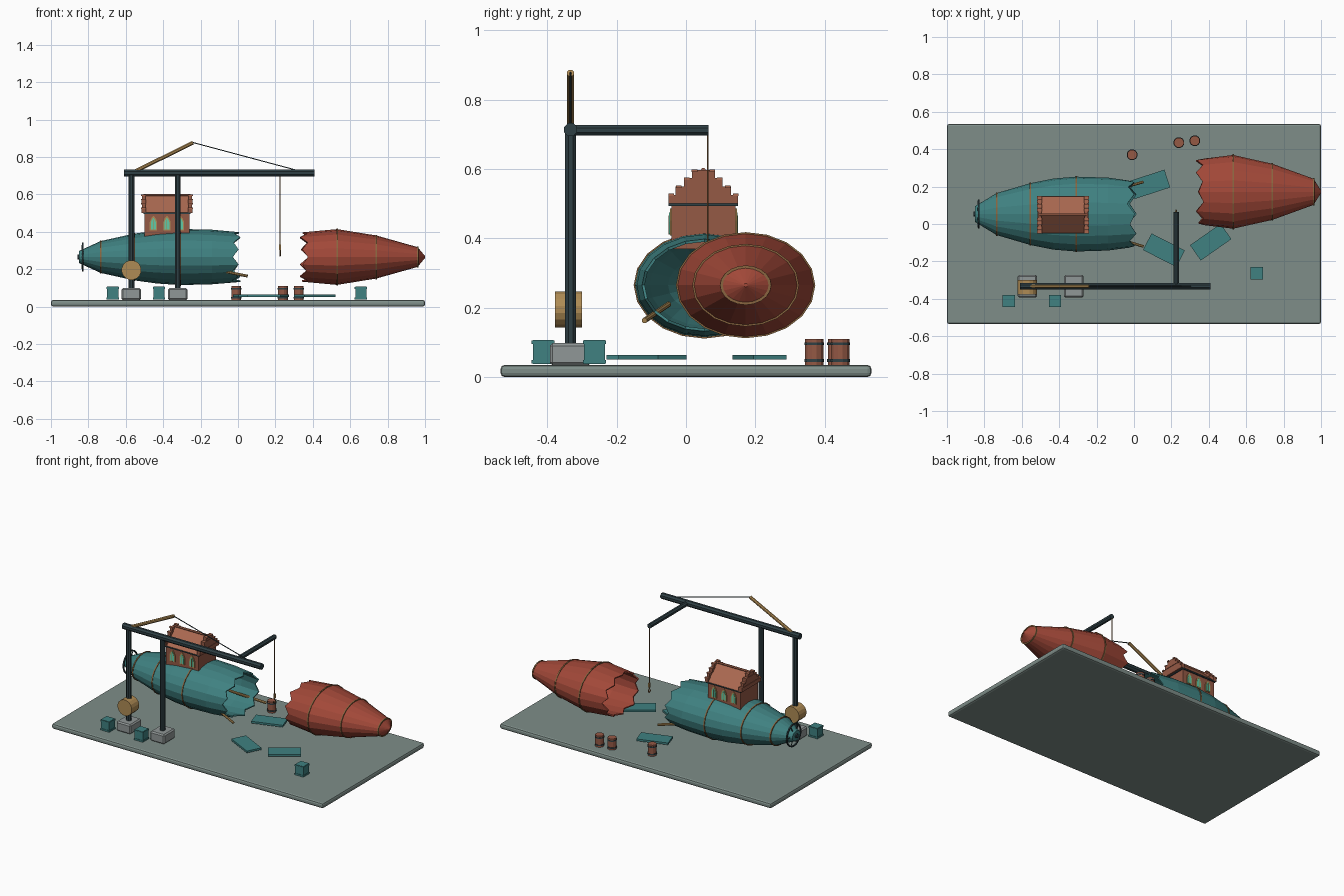
import bpy, bmesh, math, random
from mathutils import Vector, Matrix

if "Cube" in bpy.data.objects:
    bpy.data.objects.remove(bpy.data.objects["Cube"])

random.seed(4)

def mat(name, *c):
    m = bpy.data.materials.new(name)
    m.diffuse_color = (*c, 1)
    m.use_nodes = True
    m.node_tree.nodes["Principled BSDF"].inputs["Base Color"].default_value = m.diffuse_color
    return m

TEAL = mat("teal", .05, .22, .22)
RED = mat("red", .36, .065, .04)
BRICK = mat("brick", .30, .10, .06)
ROOF = mat("roof", .40, .14, .08)
DARK = mat("dark_iron", .028, .05, .058)
TAN = mat("tan", .43, .26, .09)
BRASS = mat("brass", .25, .13, .05)
SLATE = mat("slate", .21, .27, .25)
STONE = mat("stone", .28, .31, .31)
GLASS = mat("glass", .12, .60, .38)

def finish(name, bm, m, bevel=0, segs=1):
    bmesh.ops.recalc_face_normals(bm, faces=bm.faces)
    me = bpy.data.meshes.new(name)
    bm.to_mesh(me)
    bm.free()
    me.materials.append(m)
    ob = bpy.data.objects.new(name, me)
    bpy.context.collection.objects.link(ob)
    if bevel:
        b = ob.modifiers.new("bevel", 'BEVEL')
        b.width, b.segments = bevel, segs
    return ob

def box(name, c, s, m, rot=0, bevel=0, segs=1):
    bm = bmesh.new()
    M = Matrix.Translation(c) @ Matrix.Rotation(math.radians(rot), 4, 'Z') @ Matrix.Diagonal((*s, 1))
    bmesh.ops.create_cube(bm, size=1, matrix=M)
    return finish(name, bm, m, bevel, segs)

def rod(name, a, b, r, m, sides=8):
    a, b = Vector(a), Vector(b)
    d = b - a
    M = Matrix.Translation((a + b) / 2) @ d.to_track_quat('Z', 'Y').to_matrix().to_4x4() \
        @ Matrix.Rotation(math.pi / sides, 4, 'Z')
    bm = bmesh.new()
    bmesh.ops.create_cone(bm, cap_ends=True, segments=sides, radius1=r, radius2=r, depth=d.length, matrix=M)
    return finish(name, bm, m)

def prism(name, pts, depth, place, m):
    """Extrude a 2D outline; place maps (u, v, depth) to a 3D point."""
    bm = bmesh.new()
    f = bm.faces.new([bm.verts.new(place(u, v, depth[0])) for u, v in pts])
    ext = bmesh.ops.extrude_face_region(bm, geom=[f])
    off = Vector(place(0, 0, depth[1])) - Vector(place(0, 0, depth[0]))
    bmesh.ops.translate(bm, vec=off, verts=[v for v in ext['geom'] if isinstance(v, bmesh.types.BMVert)])
    return finish(name, bm, m)

def ellipse(x, cy, cz, ry, rz, n, jag=None):
    return [(x + (jag[i] if jag else 0), cy + ry * math.cos(i * math.tau / n), cz + rz * math.sin(i * math.tau / n))
            for i in range(n)]

SIDES = 20

def hull(name, stations, cy, cz, m, direction):
    """Elliptical hull; first station closed nose, last station torn open."""
    bm = bmesh.new()
    rings = []
    for k, (x, ry, rz) in enumerate(stations):
        jag = None
        if k == len(stations) - 1:
            jag = [direction * ((.02 if i % 2 else -.015) + random.uniform(-.012, .006)) for i in range(SIDES)]
        rings.append([bm.verts.new(p) for p in ellipse(x, cy, cz, ry, rz, SIDES, jag)])
    bm.faces.new(rings[0])
    for a, b in zip(rings, rings[1:]):
        for i in range(SIDES):
            j = (i + 1) % SIDES
            bm.faces.new((a[i], a[j], b[j], b[i]))
    ob = finish(name, bm, m)
    s = ob.modifiers.new("shell", 'SOLIDIFY')
    s.thickness, s.offset = .008, -1
    return ob

def hoop(name, x, cy, cz, ry, rz, r, m, n=SIDES):
    """Thin square-section band around an ellipse."""
    bm = bmesh.new()
    loops = [[bm.verts.new(p) for p in ellipse(x + dx, cy, cz, ry + dr, rz + dr, n)]
             for dx, dr in ((-r, -r), (r, -r), (r, r), (-r, r))]
    for k in range(4):
        a, b = loops[k], loops[(k + 1) % 4]
        for i in range(n):
            j = (i + 1) % n
            bm.faces.new((a[i], a[j], b[j], b[i]))
    return finish(name, bm, m)

# ground slab
box("ground_slab", (0, 0, .0175), (2, 1.07, .035), SLATE, bevel=.012, segs=2)

# two halves of the broken hull with their bands
CY, CZ = .053, .265
hull("rear_hull", [(-.85, .042, .032), (-.735, .112, .085), (-.555, .165, .125), (-.43, .19, .142),
                   (-.31, .2, .15), (-.14, .195, .146), (-.01, .18, .133)], CY, CZ, TEAL, 1)
for x, ry, rz in ((-.735, .112, .085), (-.555, .165, .125), (-.31, .2, .15)):
    hoop("rear_hull_band", x, CY, CZ, ry, rz, .004, BRASS)
RY, RZ = .172, .265
hull("front_hull", [(1, .006, .005), (.96, .07, .053), (.74, .15, .115), (.53, .197, .149), (.355, .178, .132)],
     RY, RZ, RED, -1)
for x, ry, rz in ((.96, .07, .053), (.74, .15, .115), (.53, .197, .149)):
    hoop("front_hull_band", x, RY, RZ, ry, rz, .004, BRASS)

# propeller guard at the tail
hoop("tail_ring", -.83, CY, CZ, .073, .073, .004, DARK)
for i in range(3):
    t = i * math.pi / 3
    d = Vector((0, math.cos(t), math.sin(t))) * .073
    c = Vector((-.835, CY, CZ))
    rod("tail_spoke", c - d, c + d, .003, DARK, 6)
rod("tail_hub", (-.858, CY, CZ), (-.82, CY, CZ), .014, DARK)

# snapped struts sticking out of the tear
rod("left_strut", (-.18, -.05, .21), (.05, -.12, .163), .008, TAN)
rod("right_strut", (-.18, .16, .21), (.05, .225, .163), .008, TAN)

# cabin with stepped gables
CX, KY = -.38, .05
box("cabin_walls", (CX, KY, .435), (.24, .185, .13), BRICK)
box("cabin_cornice", (CX, KY, .498), (.252, .2, .008), DARK)
prism("cabin_roof", [(-.1, .5), (.1, .5), (0, .595)], (CX - .125, CX + .125),
      lambda u, v, d: (d, KY + u, v), ROOF)
for side in (-1, 1):
    for i, w in enumerate((.2, .16, .112, .066)):
        box("gable_step", (CX + side * .124, KY, .513 + i * .024), (.024 - .006 * (i % 2), w, .025), BRICK)
    for i in range(4):
        for e in (-1, 1):
            box("gable_coping", (CX + side * .126, KY + e * (.093 - i * .0225), .526 + i * .023),
                (.026, .016, .007), ROOF)
rod("roof_ridge", (CX - .125, KY, .597), (CX + .125, KY, .597), .007, ROOF, 6)

# pointed windows on both long walls
def arch(w, h):
    return [(-w, 0), (w, 0), (w, .55 * h), (.6 * w, .82 * h), (0, h), (-.6 * w, .82 * h), (-w, .55 * h)]

for side in (-1, 1):
    wall = KY + side * .0925
    for dx in (-.072, 0, .072):
        for nm, w, h, z, t, m in (("window_frame", .02, .078, .408, .004, TAN),
                                  ("window_glass", .014, .062, .413, .006, GLASS)):
            prism(nm, arch(w, h), (wall - side * .002, wall + side * t),
                  lambda u, v, d: (CX + dx + u, d, z + v), m)
        box("window_bar", (CX + dx, wall + side * .006, .438), (.003, .004, .055), TAN)

# crane frame
YC = -.333
for x in (-.57, -.322):
    box("crane_footing", (x, YC, .066), (.105, .12, .064), STONE, bevel=.008)
    rod("crane_post", (x, YC, .09), (x, YC, .712), .017, DARK)
rod("crane_beam", (-.61, YC, .714), (.41, YC, .714), .02, DARK)
rod("crane_arm", (.225, YC, .712), (.225, .065, .712), .016, DARK)
rod("crane_boom", (-.56, YC, .718), (-.24, YC, .877), .011, TAN)
rod("stay_cable", (-.24, YC, .877), (.31, YC, .73), .003, DARK, 6)
rod("winch_drum", (-.57, -.378, .195), (-.57, -.3, .195), .053, TAN, 16)
rod("hoist_rope", (.225, .063, .7), (.225, .063, .31), .003, BRASS, 6)

# hook
box("hook_block", (.225, .063, .318), (.01, .012, .03), TAN)
cu = bpy.data.curves.new("lifting_hook", 'CURVE')
cu.dimensions = '3D'
cu.bevel_depth, cu.bevel_resolution = .004, 1
sp = cu.splines.new('POLY')
pts = [(0, .305), (0, .295), (.01, .288), (.012, .278), (.003, .272), (-.008, .276), (-.011, .285)]
sp.points.add(len(pts) - 1)
for p, (y, z) in zip(sp.points, pts):
    p.co = (.225, .063 + y, z, 1)
cu.materials.append(BRASS)
bpy.context.collection.objects.link(bpy.data.objects.new("lifting_hook", cu))

# barrels
for x, y in ((-.01, .37), (.24, .435), (.325, .445)):
    rod("barrel", (x, y, .033), (x, y, .11), .027, BRICK, 12)
    for z in (.048, .096):
        rod("barrel_hoop", (x, y, z - .004), (x, y, z + .004), .0295, DARK, 12)

# crates
for x, y in ((-.67, -.412), (-.422, -.412), (.657, -.264)):
    box("crate", (x, y, .072), (.06, .06, .07), TEAL)
    for z in (.044, .1):
        box("crate_rim", (x, y, z), (.066, .066, .01), TEAL)

# fallen hull plates
for x, y, r in ((.083, .212, 18), (.16, -.14, -27), (.41, -.097, 35)):
    box("fallen_plate", (x, y, .057), (.2, .1, .013), TEAL, rot=r)
